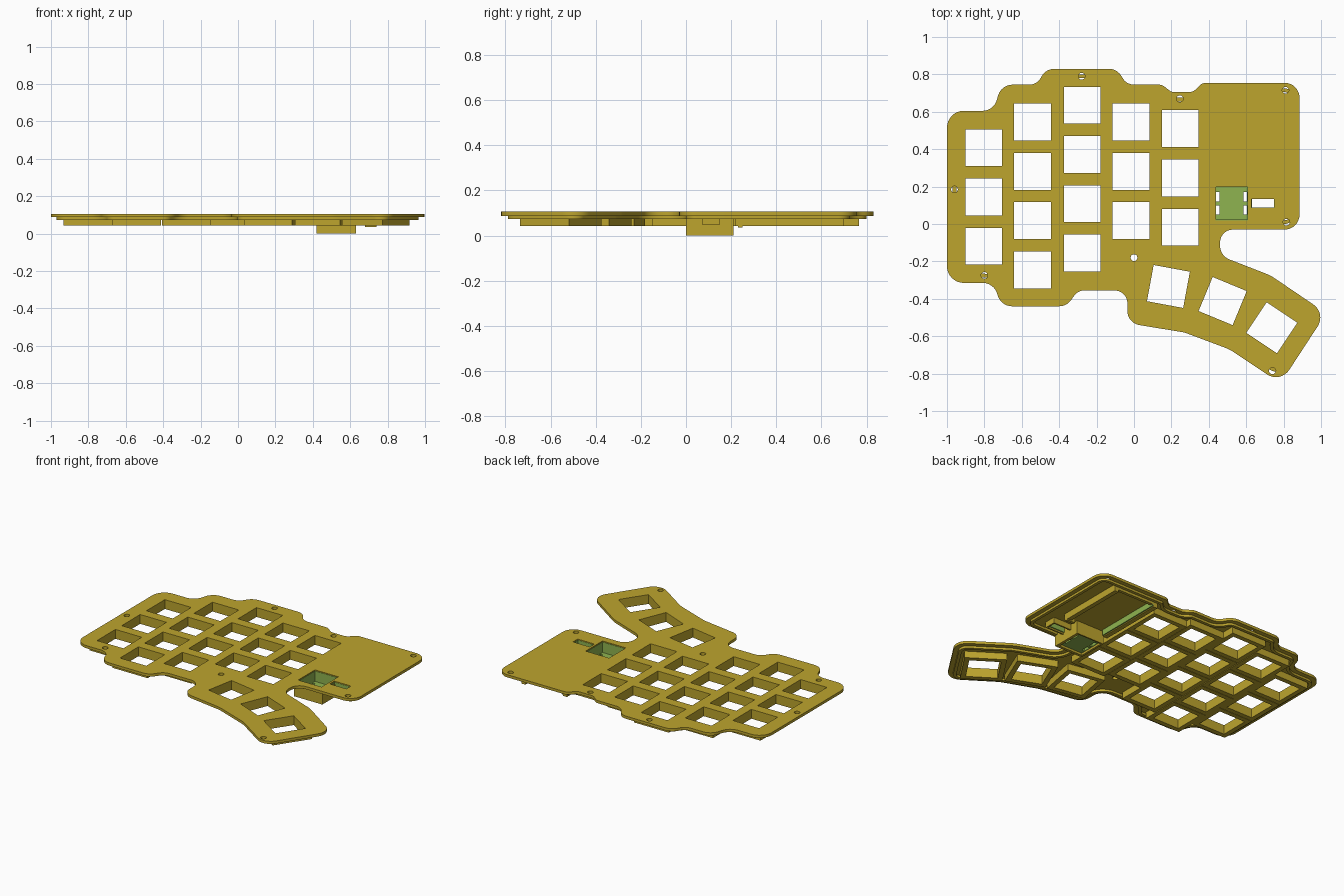
import bpy, math
from mathutils import Vector, Matrix

if "Cube" in bpy.data.objects:
    bpy.data.objects.remove(bpy.data.objects["Cube"])


def material(name, rgb):
    m = bpy.data.materials.new(name)
    m.diffuse_color = (*rgb, 1)
    m.use_nodes = True
    m.node_tree.nodes["Principled BSDF"].inputs["Base Color"].default_value = m.diffuse_color
    return m


GOLD = material("golden_plastic", (0.51, 0.375, 0.027))
GREEN = material("green_socket", (0.275, 0.456, 0.08))


def fillet(pts, steps=8):
    """Round every corner (x, y, radius) of a closed polygon."""
    out, n = [], len(pts)
    for i, (x, y, r) in enumerate(pts):
        p = Vector((x, y))
        a = Vector(pts[i - 1][:2]) - p
        b = Vector(pts[(i + 1) % n][:2]) - p
        half = a.angle(b) / 2
        d = min(r / math.tan(half), a.length * 0.49, b.length * 0.49)
        rad = d * math.tan(half)
        mid = (a.normalized() + b.normalized()).normalized()
        c = p + mid * (rad / math.sin(half))
        s, e = p + a.normalized() * d - c, p + b.normalized() * d - c
        turn = math.atan2(s.x * e.y - s.y * e.x, s.dot(e))
        for k in range(steps + 1):
            out.append(c + Matrix.Rotation(turn * k / steps, 2) @ s)
    return out


def inset(pts, d):
    """Shrink a clockwise polygon by d."""
    out, n = [], len(pts)
    for i, p in enumerate(pts):
        t = (pts[(i + 1) % n] - pts[i - 1]).normalized()
        out.append(p + Vector((t.y, -t.x)) * d)
    return out


def rect(x0, x1, y0, y1):
    return [Vector(p) for p in ((x0, y0), (x1, y0), (x1, y1), (x0, y1))]


def square(x, y, size, deg=0):
    rot = Matrix.Rotation(math.radians(deg), 2)
    h = size / 2
    return [Vector((x, y)) + rot @ p for p in rect(-h, h, -h, h)]


def circle(x, y, r, n=20):
    return [Vector((x + r * math.cos(k * math.tau / n), y + r * math.sin(k * math.tau / n)))
            for k in range(n)]


def sheet(name, loops, z0, z1, mat=GOLD):
    """Filled outline with holes, extruded between two heights."""
    cu = bpy.data.curves.new(name, 'CURVE')
    cu.dimensions, cu.fill_mode = '2D', 'BOTH'
    cu.extrude = (z1 - z0) / 2
    for loop in loops:
        sp = cu.splines.new('POLY')
        sp.points.add(len(loop) - 1)
        for q, p in zip(sp.points, loop):
            q.co = (p.x, p.y, 0, 1)
        sp.use_cyclic_u = True
    cu.materials.append(mat)
    ob = bpy.data.objects.new(name, cu)
    ob.location.z = (z0 + z1) / 2
    bpy.context.collection.objects.link(ob)
    bpy.ops.object.select_all(action='DESELECT')
    ob.select_set(True)
    bpy.context.view_layer.objects.active = ob
    bpy.ops.object.convert(target='MESH')
    ob = bpy.context.object
    bpy.ops.object.shade_smooth_by_angle(angle=math.radians(30))
    return ob


# Clockwise outline of the plate: x, y, corner radius
outline = fillet([
    (-1, .605, .09), (-.75, .605, .08), (-.71, .745, .08), (-.52, .745, .07),
    (-.47, .83, .08), (-.09, .83, .08), (-.04, .745, .07), (.15, .745, .05),
    (.2, .705, .05), (.315, .705, .05), (.365, .755, .05), (.885, .755, .08),
    (.885, -.03, .08), (.46, -.03, .08), (.46, -.17, .08), (.73, -.275, .2),
    (1.028, -.477, .085), (.783, -.852, .085), (.51, -.67, .2), (.27, -.58, .2),
    (-.035, -.53, .075), (-.035, -.355, .07), (-.3, -.355, .07), (-.36, -.44, .08),
    (-.71, -.44, .08), (-.75, -.315, .08), (-1, -.315, .09)])

# Key positions: x, y, rotation
keys = []
for x, top, count in ((-.803, .408, 3), (-.543, .545, 4), (-.277, .635, 4),
                      (-.016, .545, 3), (.247, .51, 3)):
    keys += [(x, top - .2635 * k, 0) for k in range(count)]
keys += [(.184, -.334, -10.5), (.474, -.412, -22.5), (.737, -.555, -33.7)]

screws = [(-.28, .79), (.245, .67), (.81, .715), (.815, .01),
          (0, -.18), (.74, -.785), (-.8, -.275), (-.96, .185)]

# Top plate with key, screw and socket openings
well, slot = rect(.435, .61, .02, .2), rect(.625, .75, .085, .135)
sheet("top_plate", [outline] + [square(x, y, .197, a) for x, y, a in keys]
      + [circle(x, y, .018) for x, y in screws] + [well, slot], .088, .106)

# Stepped rim under the plate edge
sheet("under_rim", [inset(outline, .03), inset(outline, .05)], .073, .089)

# Key frames hanging below the plate
for i, (x, y, a) in enumerate(keys):
    sheet(f"key_frame_{i + 1}", [square(x, y, .261, a), square(x, y, .197, a)], .043, .089)

# Socket box with green lining and slitted floor
sheet("socket_box", [rect(.42, .63, 0, .21), rect(.434, .611, .019, .201)], 0, .089)
sheet("socket_lining", [rect(.434, .611, .019, .201), rect(.438, .607, .023, .197)],
      .015, .1, GREEN)
slits = [rect(x, x + .02, y, y + .05) for x in (.438, .585) for y in (.05, .12)]
sheet("socket_floor", [rect(.436, .609, .021, .199)] + slits, .015, .03, GREEN)

# Lined slot beside the socket
sheet("slot_lining", [rect(.62, .755, .08, .14), rect(.627, .748, .087, .133)],
      .06, .1, GREEN)
sheet("slot_frame", [rect(.61, .765, .07, .15), rect(.62, .755, .08, .14)], .05, .089)

# Controller bay rails, green inner strip and retaining clip
for name, x in (("inner_rail", .4), ("outer_rail", .71)):
    sheet(name, [rect(x, x + .03, .22, .70)], .043, .089)
sheet("bay_strip", [rect(.43, .438, .22, .70)], .05, .089, GREEN)
sheet("bay_end_rail", [rect(.43, .71, .68, .70)], .06, .089)
sheet("bay_clip", [rect(.68, .74, .23, .25)], .036, .089)
